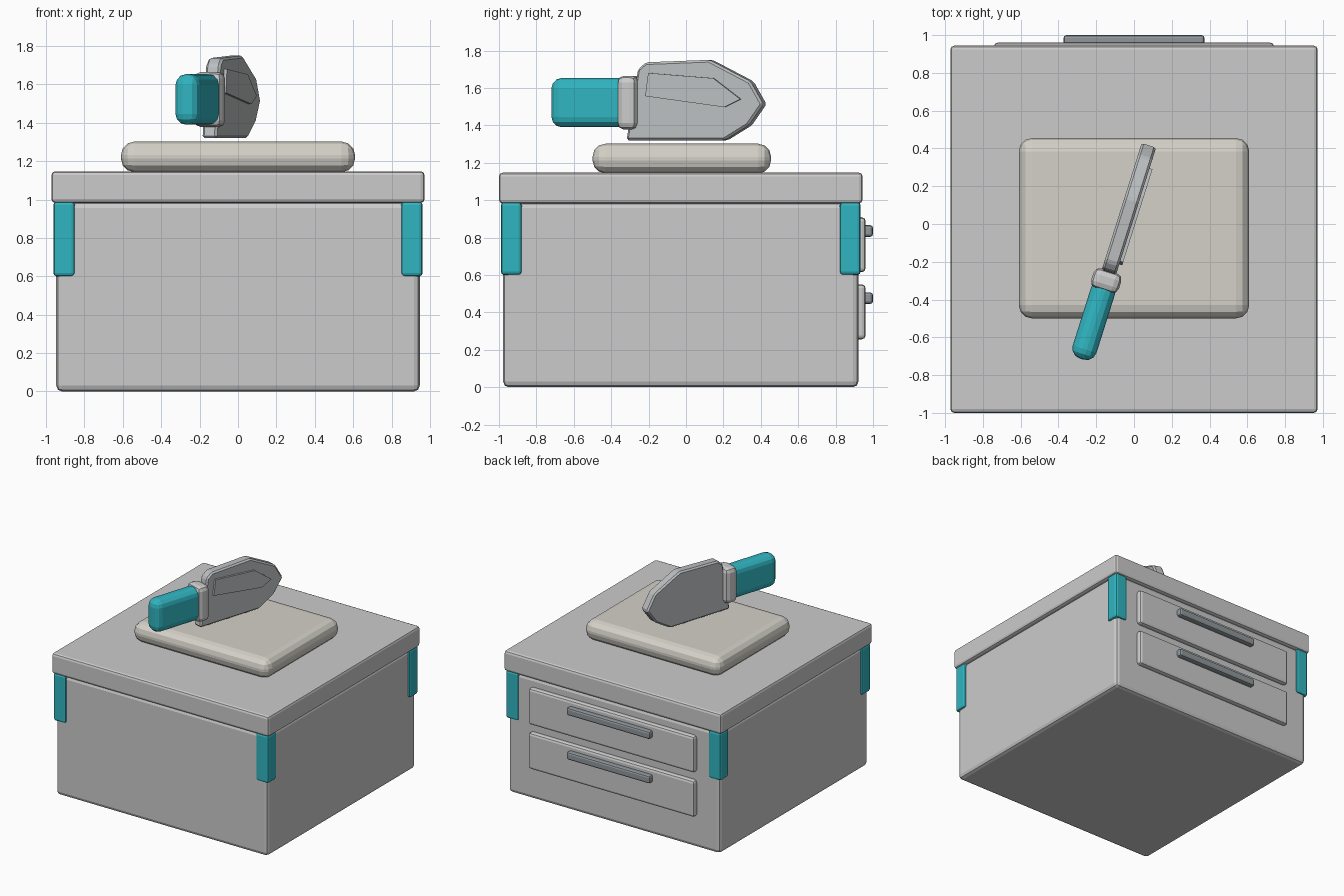
import bpy, bmesh
from math import sin, cos, radians
from mathutils import Matrix

if "Cube" in bpy.data.objects:
    bpy.data.objects.remove(bpy.data.objects["Cube"])


def material(name, rgb):
    m = bpy.data.materials.new(name)
    m.diffuse_color = (*rgb, 1)
    m.use_nodes = True
    m.node_tree.nodes["Principled BSDF"].inputs["Base Color"].default_value = m.diffuse_color
    return m


TEAL = material("teal", (0.03, 0.46, 0.53))
CREAM = material("cream", (0.66, 0.64, 0.58))
STEEL = material("steel", (0.50, 0.52, 0.53))
DARK = material("dark_metal", (0.28, 0.31, 0.33))


def finish(name, bm, bevel, segs, mat, matrix):
    bmesh.ops.recalc_face_normals(bm, faces=bm.faces)
    if bevel:
        bmesh.ops.bevel(bm, geom=bm.edges[:], offset=bevel, segments=segs,
                        profile=0.5, affect='EDGES', clamp_overlap=True)
    me = bpy.data.meshes.new(name)
    bm.to_mesh(me)
    bm.free()
    ob = bpy.data.objects.new(name, me)
    bpy.context.collection.objects.link(ob)
    ob.matrix_world = matrix
    if mat:
        me.materials.append(mat)
    return ob


def box(name, lo, hi, bevel=0.02, segs=2, mat=None, matrix=Matrix()):
    bm = bmesh.new()
    bmesh.ops.create_cube(bm, size=1)
    for v in bm.verts:
        for i in range(3):
            v.co[i] = (lo[i] + hi[i]) / 2 + v.co[i] * (hi[i] - lo[i])
    return finish(name, bm, bevel, segs, mat, matrix)


def plate(name, profile, x0, x1, bevel, mat, matrix):
    """Extrude a (y, z) outline from x0 to x1."""
    bm = bmesh.new()
    face = bm.faces.new([bm.verts.new((x0, y, z)) for y, z in profile])
    ext = bmesh.ops.extrude_face_region(bm, geom=[face])
    for v in ext["geom"]:
        if isinstance(v, bmesh.types.BMVert):
            v.co.x = x1
    return finish(name, bm, bevel, 1, mat, matrix)


# Cabinet and worktop
YC = -0.028
box("cabinet_body", (-0.947, YC - 0.95, 0), (0.947, YC + 0.95, 0.987), 0.03)
box("worktop", (-0.972, -1.0, 0.982), (0.972, 0.944, 1.147), 0.02)

# Corner brackets
for sx, side in ((-1, "left"), (1, "right")):
    for sy, end in ((-1, "front"), (1, "back")):
        cx, cy = sx * 0.906, YC + sy * 0.906
        box(f"corner_bracket_{end}_{side}", (cx - 0.056, cy - 0.056, 0.6),
            (cx + 0.056, cy + 0.056, 0.99), 0.018, 2, TEAL)

# Drawers with bar handles on the back
for z, level in ((0.762, "upper"), (0.403, "lower")):
    box(f"drawer_{level}", (-0.742, 0.86, z - 0.147), (0.742, 0.96, z + 0.147), 0.02)
    box(f"drawer_handle_{level}", (-0.373, 0.93, z + 0.042), (0.373, 1.0, z + 0.104),
        0.015, 2, DARK)

# Cushion-like board on top
box("board", (-0.61, -0.5, 1.143), (0.61, 0.455, 1.302), 0.07, 3, CREAM)

# Cleaver, turned about the vertical axis; local y runs along the blade
tool = Matrix.Translation((-0.147, -0.30, 0)) @ Matrix.Rotation(radians(-17.5), 4, 'Z')
blade = [(-0.01, 1.32), (0.54, 1.32), (0.675, 1.40), (0.757, 1.513),
         (0.685, 1.635), (0.455, 1.75), (0.10, 1.737), (0.055, 1.70)]
plate("blade", blade, -0.04, 0.04, 0.012, STEEL, tool)
panel = [(0.12, 1.68), (0.484, 1.652), (0.636, 1.54), (0.546, 1.497), (0.103, 1.556)]
plate("blade_panel", panel, 0.02, 0.056, 0, STEEL, tool)
box("guard", (-0.077, -0.055, 1.377), (0.077, 0.055, 1.665), 0.035, 2, None, tool)
box("grip", (-0.066, -0.435, 1.39), (0.066, 0.0, 1.653), 0.055, 3, TEAL, tool)
